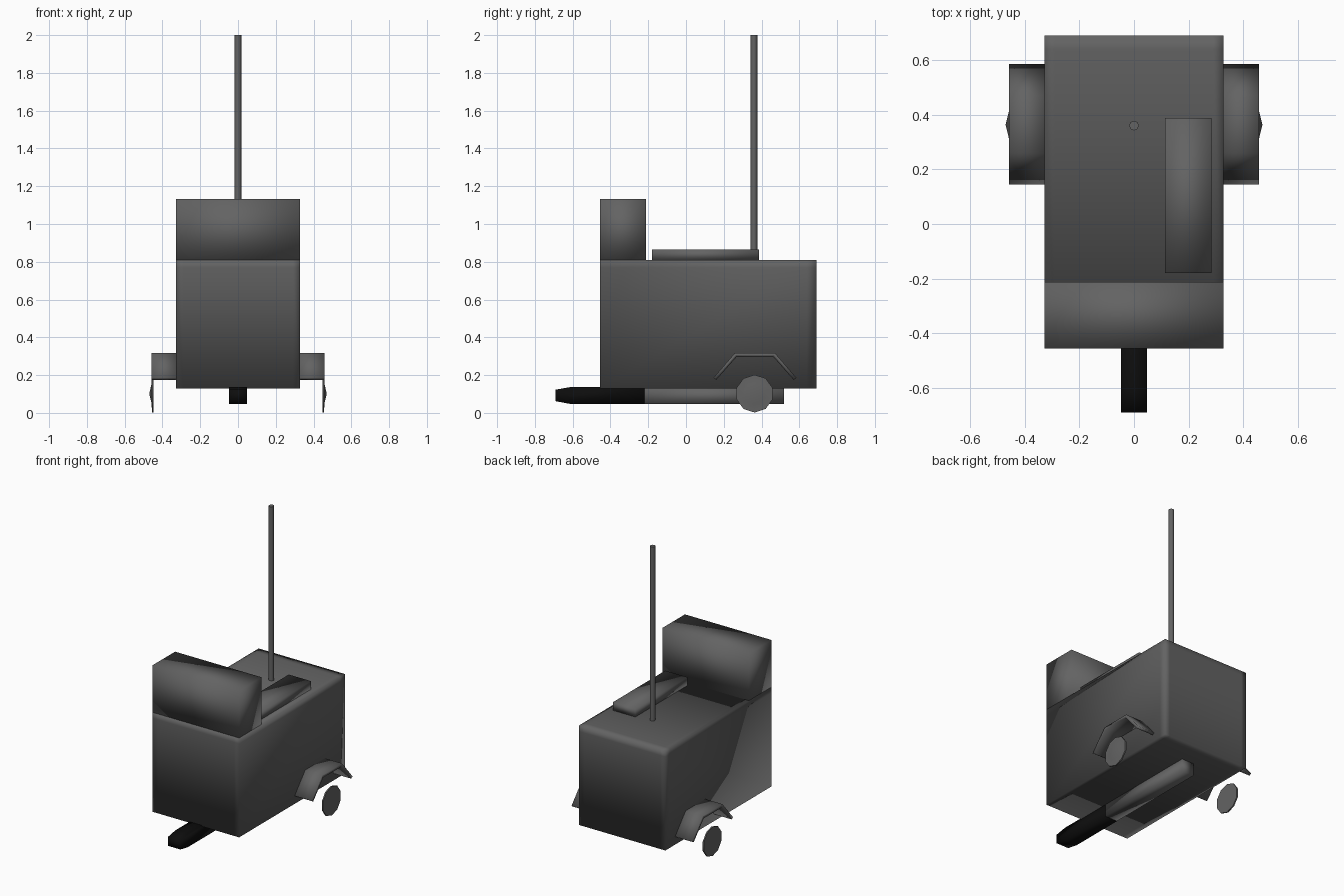
import bpy, bmesh
from math import radians
from mathutils import Matrix, Vector

if "Cube" in bpy.data.objects:
    bpy.data.objects.remove(bpy.data.objects["Cube"], do_unlink=True)


def material(name, value):
    mat = bpy.data.materials.new(name)
    mat.use_nodes = True
    colour = (value, value, value, 1)
    mat.diffuse_color = colour
    mat.node_tree.nodes["Principled BSDF"].inputs["Base Color"].default_value = colour
    return mat


GREY = material("dark grey", 0.125)
BLACK = material("black", 0.004)


def finish(bm, name, mat, mirror=False, sharp=None):
    """Turn the bmesh into a smooth-shaded object."""
    bmesh.ops.recalc_face_normals(bm, faces=bm.faces)
    for face in bm.faces:
        face.smooth = True
    if sharp:
        for edge in bm.edges:
            edge.smooth = edge.calc_face_angle(0) < radians(sharp)
    mesh = bpy.data.meshes.new(name)
    bm.to_mesh(mesh)
    bm.free()
    mesh.materials.append(mat)
    obj = bpy.data.objects.new(name, mesh)
    bpy.context.collection.objects.link(obj)
    if mirror:
        obj.modifiers.new("Mirror", "MIRROR").use_mirror_merge = False
    return obj


def prism(name, profile, x0, x1, mat=GREY, mirror=False, cuts=()):
    """Extrude a (y, z) profile across x, with optional loop cuts."""
    bm = bmesh.new()
    face = bm.faces.new([bm.verts.new((x0, y, z)) for y, z in profile])
    new = bmesh.ops.extrude_face_region(bm, geom=[face])["geom"]
    bmesh.ops.translate(bm, vec=(x1 - x0, 0, 0),
                        verts=[v for v in new if isinstance(v, bmesh.types.BMVert)])
    for axis, pos in cuts:
        normal = Vector((axis == "x", axis == "y", axis == "z"))
        bmesh.ops.bisect_plane(bm, geom=bm.verts[:] + bm.edges[:] + bm.faces[:],
                               plane_co=normal * pos, plane_no=normal)
    return finish(bm, name, mat, mirror)


def rect(y0, y1, z0, z1):
    return [(y0, z0), (y1, z0), (y1, z1), (y0, z1)]


# Main housing with supporting loops, control cabinet and top cover
prism("body", rect(-0.455, 0.69, 0.13, 0.81), -0.327, 0.327,
      cuts=[("x", -0.29), ("x", 0.29), ("y", 0.64), ("z", 0.77)])
prism("control_cabinet", rect(-0.455, -0.213, 0.81, 1.133), -0.327, 0.327)
prism("top_cover", rect(-0.18, 0.387, 0.81, 0.865), 0.113, 0.283)

# Drawbar under the body, with a dark tapered tip
prism("drawbar", rect(-0.22, 0.52, 0.047, 0.135), -0.047, 0.047)
prism("drawbar_tip", [(-0.69, 0.062), (-0.61, 0.047), (-0.22, 0.047),
                      (-0.22, 0.137), (-0.61, 0.137), (-0.69, 0.123)],
      -0.047, 0.047, BLACK)

# Angular mudguards on both sides
prism("mudguards", [(0.145, 0.185), (0.26, 0.318), (0.47, 0.318), (0.585, 0.185),
                    (0.57, 0.175), (0.462, 0.297), (0.268, 0.297), (0.16, 0.175)],
      0.327, 0.457, mirror=True)

# Wheels: thin ten-sided discs with a shallow conical hub
bm = bmesh.new()
profile = [(0.447, 0), (0.447, 0.1), (0.456, 0.1), (0.457, 0.055), (0.47, 0)]
verts = [bm.verts.new((x, 0.363, 0.102 + r)) for x, r in profile]
edges = [bm.edges.new(pair) for pair in zip(verts, verts[1:])]
bmesh.ops.spin(bm, geom=verts + edges, cent=(0, 0.363, 0.102), axis=(1, 0, 0),
               angle=radians(360), steps=10, use_duplicate=False)
bmesh.ops.remove_doubles(bm, verts=bm.verts, dist=0.0005)
finish(bm, "wheels", GREY, mirror=True, sharp=40)

# Tall mast
bm = bmesh.new()
bmesh.ops.create_cone(bm, cap_ends=True, segments=8, radius1=0.018, radius2=0.018,
                      depth=1.2, matrix=Matrix.Translation((0, 0.36, 1.4)))
finish(bm, "mast", GREY, sharp=60)
